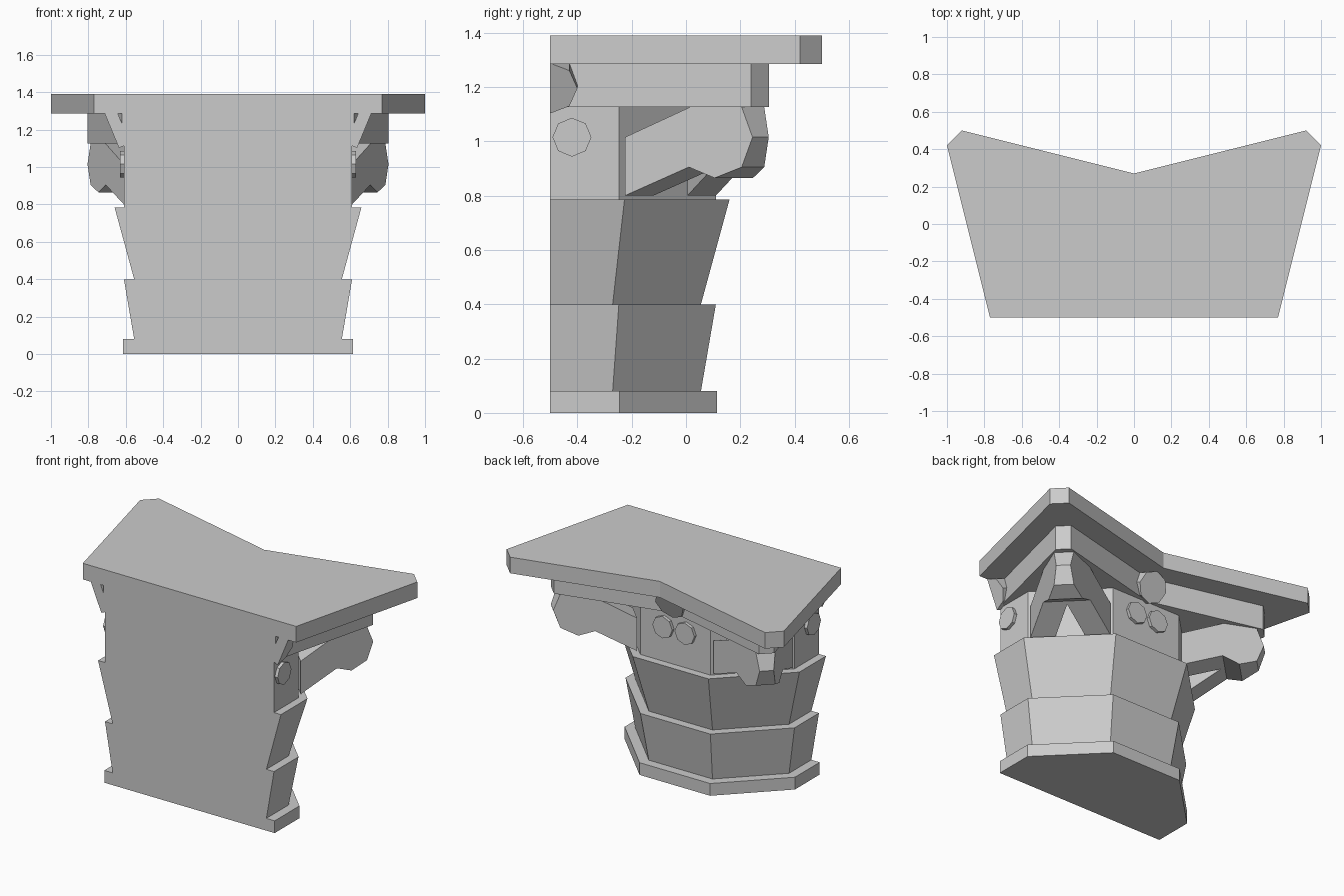
import bpy, bmesh
from math import tan, pi
from mathutils import Vector, Matrix

if "Cube" in bpy.data.objects:
    bpy.data.objects.remove(bpy.data.objects["Cube"])

AXIS = Vector((0, -0.5, 0))   # centre line of the half column


def finish(bm, name):
    bmesh.ops.recalc_face_normals(bm, faces=bm.faces)
    me = bpy.data.meshes.new(name)
    bm.to_mesh(me)
    bm.free()
    ob = bpy.data.objects.new(name, me)
    bpy.context.collection.objects.link(ob)
    return ob


def loft(bm, lower, upper):
    a = [bm.verts.new(p) for p in lower]
    b = [bm.verts.new(p) for p in upper]
    n = len(a)
    bm.faces.new(a)
    bm.faces.new(b)
    for i in range(n):
        bm.faces.new((a[i], a[(i + 1) % n], b[(i + 1) % n], b[i]))


def half_octagon(r, z):
    h = r * tan(pi / 8)
    right = [(r, 0), (r, h), (h, r)]
    pts = right + [(-x, y) for x, y in reversed(right)]
    return [(x, y - 0.5, z) for x, y in pts]


# Octagonal shaft: base ring, two flared leaf tiers, neck
for name, r0, r1, z0, z1 in [("base_ring", 0.615, 0.615, 0, 0.08),
                             ("lower_leaf_tier", 0.555, 0.61, 0.08, 0.4),
                             ("upper_leaf_tier", 0.555, 0.66, 0.4, 0.785),
                             ("neck", 0.61, 0.61, 0.785, 1.126)]:
    bm = bmesh.new()
    loft(bm, half_octagon(r0, z0), half_octagon(r1, z1))
    finish(bm, name)

# Concave-sided slabs on top
for name, front, tip, mid, z0, z1 in [
        ("under_slab", 0.62, (0.805, 0.24), 0.12, 1.126, 1.285),
        ("top_slab", 0.77, (1.0, 0.42), 0.27, 1.285, 1.39)]:
    x, y = tip
    right = [(front, -0.5), (x, y), (y + 0.5, x - 0.5)]
    pts = right + [(0, mid)] + [(-px, py) for px, py in reversed(right)]
    bm = bmesh.new()
    loft(bm, [(px, py, z0) for px, py in pts], [(px, py, z1) for px, py in pts])
    finish(bm, name)

# Corner scrolls: one arm, reflected across the diagonal, then across x
profile = [(-0.225, 0.80), (0.01, 0.905), (0.105, 0.865), (0.205, 0.905),
           (0.245, 1.015), (0.205, 1.126), (0.015, 1.126), (-0.225, 1.015)]
outer = [Vector((0.61 + 0.414 * (y + 0.225), y, z)) for y, z in profile]
diagonal = Matrix(((0, 1, 0, 0.5), (1, 0, 0, -0.5), (0, 0, 1, 0), (0, 0, 0, 1)))
for side, s in (("right", 1), ("left", -1)):
    bm = bmesh.new()
    loft(bm, outer, [p + Vector((-0.105, 0.105, 0)) for p in outer])
    bmesh.ops.bisect_plane(bm, geom=bm.verts[:] + bm.edges[:] + bm.faces[:],
                           plane_co=AXIS, plane_no=(-1, 1, 0), clear_outer=True)
    dup = bmesh.ops.duplicate(bm, geom=bm.verts[:] + bm.edges[:] + bm.faces[:])
    copies = [g for g in dup["geom"] if isinstance(g, bmesh.types.BMVert)]
    bmesh.ops.transform(bm, matrix=diagonal, verts=copies)
    bmesh.ops.remove_doubles(bm, verts=bm.verts[:], dist=0.0005)
    bmesh.ops.transform(bm, matrix=Matrix.Diagonal((s, 1, 1, 1)), verts=bm.verts[:])
    finish(bm, "corner_scroll_" + side)


# Octagonal discs, turned around the axis and trimmed at the wall plane
def disc(name, turn, x, y, z, r, depth, tilt=0):
    bm = bmesh.new()
    place = (Matrix.Translation(AXIS) @ Matrix.Rotation(turn, 4, 'Z')
             @ Matrix.Translation((x, y, z)) @ Matrix.Rotation(tilt, 4, 'Y')
             @ Matrix.Translation((-depth / 2, 0, 0)) @ Matrix.Rotation(pi / 2, 4, 'Y'))
    bmesh.ops.create_cone(bm, cap_ends=True, segments=8, radius1=r, radius2=r,
                          depth=depth, matrix=place)
    cut = bmesh.ops.bisect_plane(bm, geom=bm.verts[:] + bm.edges[:] + bm.faces[:],
                                 dist=0.0005, plane_co=AXIS, plane_no=(0, -1, 0),
                                 clear_outer=True)
    edges = [g for g in cut["geom_cut"] if isinstance(g, bmesh.types.BMEdge)]
    if edges:
        bmesh.ops.contextual_create(bm, geom=edges)
    finish(bm, name)


for i, side in enumerate(("right", "back", "left")):
    turn = i * pi / 2
    disc("slab_flower_" + side, turn, 0.675, 0, 1.195, 0.1, 0.065, pi / 8)
    for y in (-0.08, 0.08):
        if (side, y) not in (("right", -0.08), ("left", 0.08)):
            disc("neck_rosette_" + side, turn, 0.63, y, 1.015, 0.0715, 0.04)
